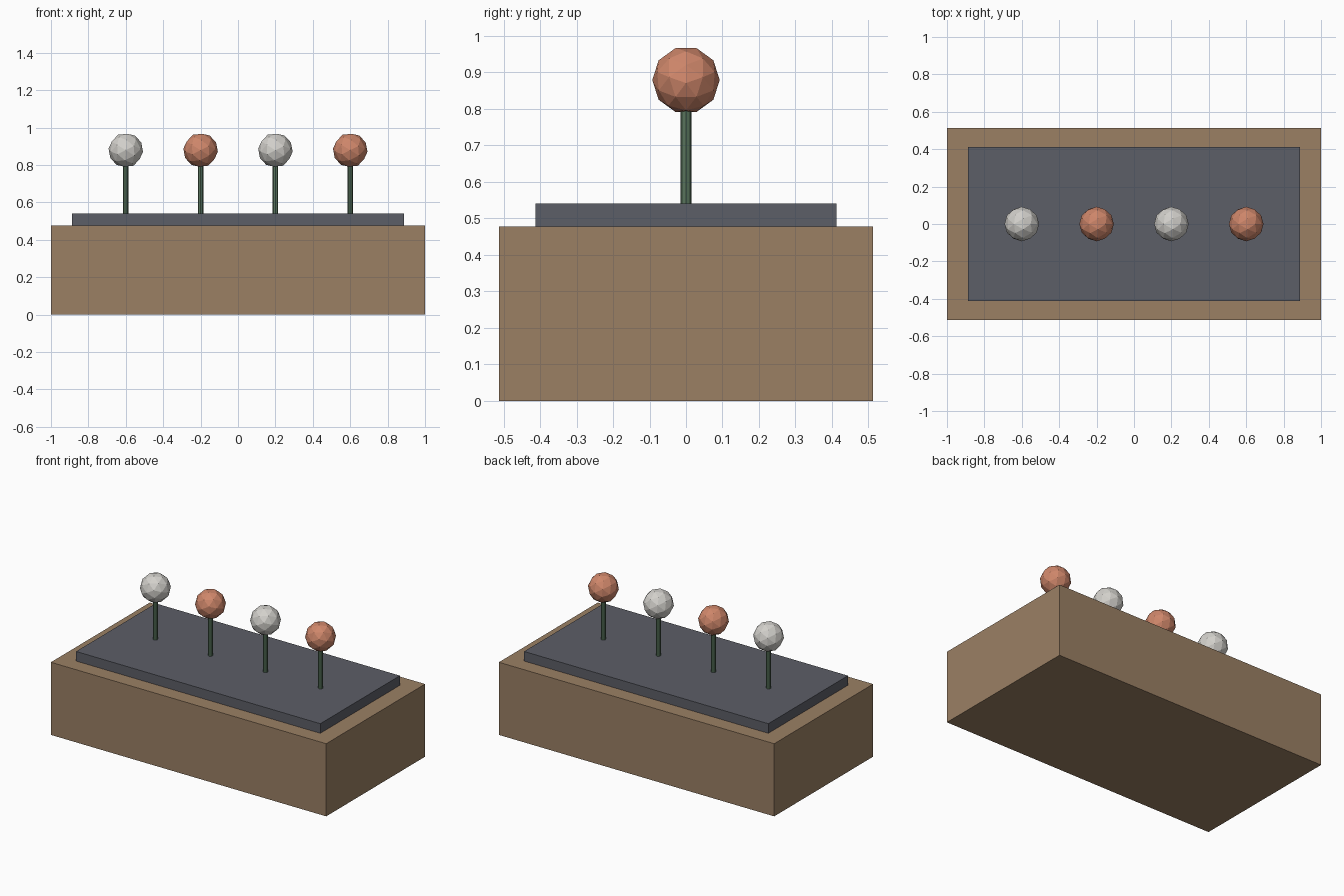
import bpy
import math

if "Cube" in bpy.data.objects:
    bpy.data.objects.remove(bpy.data.objects["Cube"])


def linear(c):
    c /= 255
    return c / 12.92 if c <= 0.04045 else ((c + 0.055) / 1.055) ** 2.4


def material(name, r, g, b):
    m = bpy.data.materials.new(name)
    m.diffuse_color = (linear(r), linear(g), linear(b), 1)
    m.use_nodes = True
    m.node_tree.nodes["Principled BSDF"].inputs["Base Color"].default_value = m.diffuse_color
    return m


BROWN = material("brown_wood", 155, 128, 100)
SLATE = material("dark_slate", 92, 94, 103)
GREEN = material("stem_green", 88, 116, 92)
WHITE = material("pale_grey", 210, 208, 203)
CORAL = material("coral", 206, 134, 106)


def finish(name, mat):
    ob = bpy.context.object
    ob.name = name
    ob.data.materials.append(mat)
    return ob


def box(name, mat, width, depth, z0, z1):
    bpy.ops.mesh.primitive_cube_add(size=1, location=(0, 0, (z0 + z1) / 2))
    ob = finish(name, mat)
    ob.scale = (width, depth, z1 - z0)
    return ob


# Planter body and the soil slab on top
box("planter_box", BROWN, 2.0, 1.026, 0, 0.477)
box("soil_slab", SLATE, 1.774, 0.826, 0.477, 0.54)

# Row of stems with faceted round blooms in alternating colours
R = 0.0925
TILT = math.atan(2 / (1 + math.sqrt(5)))  # puts an icosahedron edge on top
for i in range(4):
    x = -0.6 + 0.4 * i
    bpy.ops.mesh.primitive_cylinder_add(vertices=8, radius=0.0148, depth=0.30,
                                        location=(x, 0, 0.67))
    finish(f"stem_{i + 1}", GREEN)
    bpy.ops.mesh.primitive_ico_sphere_add(subdivisions=2, radius=R,
                                          location=(x, 0, 0.879),
                                          rotation=(0, TILT, 0))
    finish(f"bloom_{i + 1}", CORAL if i % 2 else WHITE)
